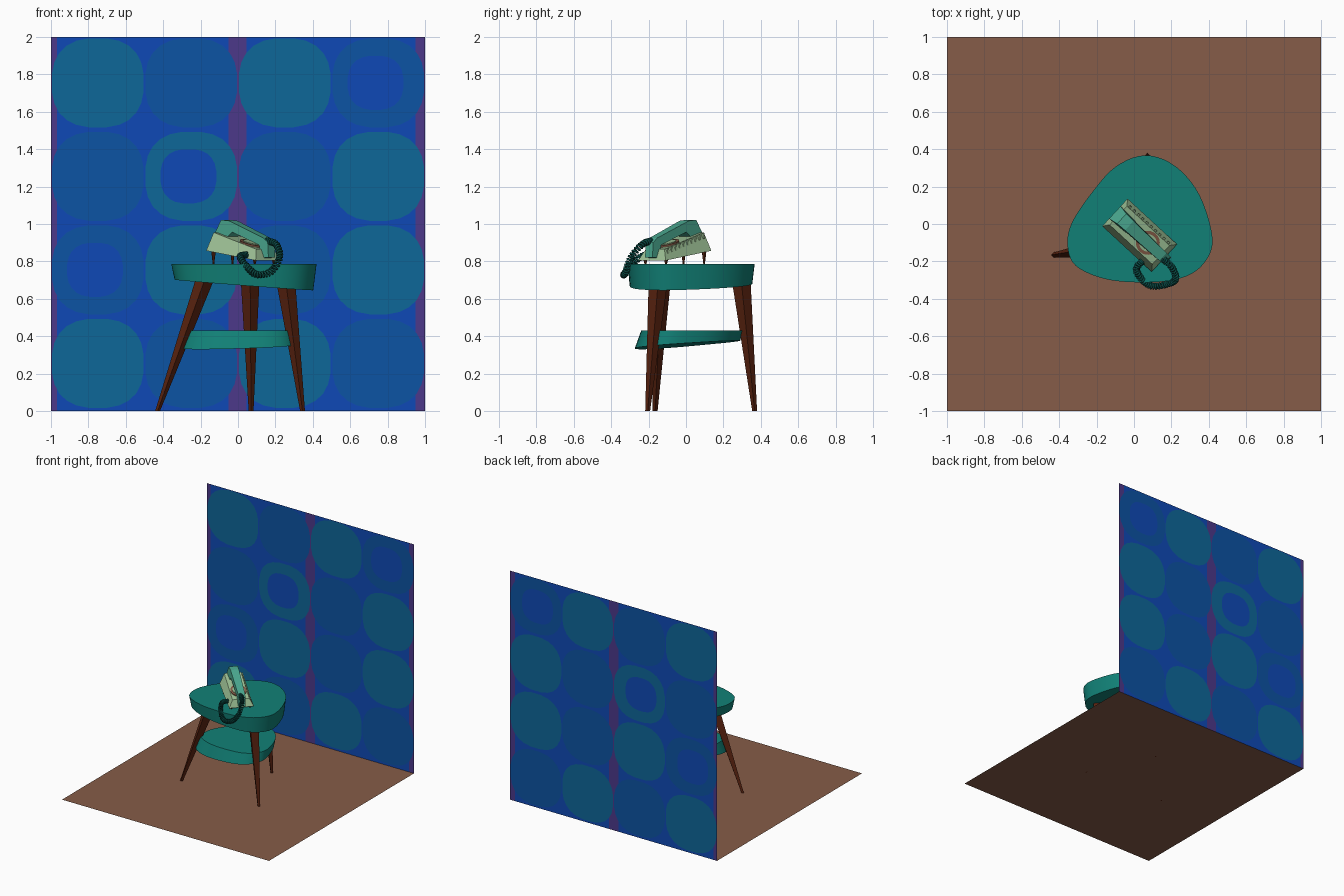
import bpy, bmesh, math
from mathutils import Vector, geometry

if "Cube" in bpy.data.objects:
    bpy.data.objects.remove(bpy.data.objects["Cube"])

def mat(name, r, g, b):
    lin = lambda c: (c / 255 / 12.92) if c < 11 else ((c / 255 + 0.055) / 1.055) ** 2.4
    m = bpy.data.materials.new(name)
    m.diffuse_color = (lin(r), lin(g), lin(b), 1)
    m.use_nodes = True
    m.node_tree.nodes["Principled BSDF"].inputs["Base Color"].default_value = m.diffuse_color
    return m

BLUE = mat("wall_blue", 15, 73, 182)
MID = mat("circle_mid_blue", 12, 83, 163)
AQUA = mat("circle_aqua", 13, 103, 153)
PURPLE = mat("stripe_purple", 76, 56, 138)
BROWN = mat("floor_brown", 134, 92, 72)
WOOD = mat("leg_wood", 88, 34, 15)
TEAL = mat("table_teal", 17, 128, 118)
PALE = mat("phone_pale_green", 158, 194, 150)
GREEN = mat("handset_green", 75, 170, 145)
DARK = mat("cord_dark_teal", 10, 78, 72)

def add(name, verts, faces, mats, idx=None, smooth=False, fix=True):
    me = bpy.data.meshes.new(name)
    me.from_pydata([tuple(v) for v in verts], [], faces)
    for m in mats:
        me.materials.append(m)
    if idx:
        for p, i in zip(me.polygons, idx):
            p.material_index = i
    if fix:
        bm = bmesh.new()
        bm.from_mesh(me)
        bmesh.ops.recalc_face_normals(bm, faces=bm.faces)
        bm.to_mesh(me)
        bm.free()
    if smooth:
        me.shade_smooth()
        me.set_sharp_from_angle(angle=math.radians(35))
    ob = bpy.data.objects.new(name, me)
    bpy.context.collection.objects.link(ob)
    return ob

def loft(name, rings, m, smooth=False):
    """Skin rings of equal point count and cap both ends."""
    n = len(rings[0])
    faces = [[k * n + i, k * n + (i + 1) % n, (k + 1) * n + (i + 1) % n, (k + 1) * n + i]
             for k in range(len(rings) - 1) for i in range(n)]
    faces += [list(range(n))[::-1], [(len(rings) - 1) * n + i for i in range(n)]]
    return add(name, [p for r in rings for p in r], faces, [m], smooth=smooth)

def spline(pts, steps, cyclic):
    """Catmull-Rom through the points."""
    pts = [Vector(p) for p in pts]
    n = len(pts)
    get = (lambda i: pts[i % n]) if cyclic else (lambda i: pts[max(0, min(n - 1, i))])
    out = []
    for i in range(n if cyclic else n - 1):
        a, b, c, d = (get(i + j) for j in (-1, 0, 1, 2))
        for s in range(steps):
            t = s / steps
            out.append(0.5 * (2 * b + (c - a) * t + (2 * a - 5 * b + 4 * c - d) * t * t
                              + (3 * b - a - 3 * c + d) * t ** 3))
    return out if cyclic else out + [pts[-1]]

# floor
add("floor", [(-1, -1, 0), (1, -1, 0), (1, 1, 0), (-1, 1, 0)], [(0, 1, 2, 3)], [BROWN], fix=False)

# patterned wall: one plane cut along stripes, rounded blobs and inner holes
shapes, cols = [], []

def rect(x0, x1, c):
    shapes.append([(x0, 0), (x1, 0), (x1, 2), (x0, 2)])
    cols.append(c)

def blob(cx, cz, r, c, n=24, e=2 / 2.5):
    sg = lambda t: math.copysign(abs(t) ** e, t)
    ang = [2 * math.pi * (i + 0.5) / n for i in range(n)]
    shapes.append([(cx + r * sg(math.cos(a)), cz + 0.97 * r * sg(math.sin(a))) for a in ang])
    cols.append(c)

rect(-1, 1, 0)
for x0, x1 in ((-1, -0.967), (-0.05, 0.045), (0.95, 1)):
    rect(x0, x1, 3)
for row, line in enumerate(("AMAO", "MRMA", "OAMA", "AMAM")):
    for col, kind in enumerate(line):
        cx, cz = -0.75 + 0.5 * col, 1.755 - 0.5 * row
        blob(cx, cz, 0.247, 2 if kind in "AR" else 1)
        if kind in "OR":
            blob(cx - 0.015, cz, 0.15, 0)
flat, polys = [], []
for s in shapes:
    polys.append(list(range(len(flat), len(flat) + len(s))))
    flat += [Vector(p) for p in s]
vs, _, fs, _, _, orig = geometry.delaunay_2d_cdt(flat, [], polys, 1, 1e-5)
add("patterned_wall", [(v.x, 1, v.y) for v in vs], [list(f) for f in fs],
    [BLUE, MID, AQUA, PURPLE], [cols[max(o)] if o else 0 for o in orig], fix=False)

# table top and lower shelf: rounded triangles with sloping undersides
outline = spline([(0.42, -0.08), (0.35, 0.155), (0.22, 0.31), (0.06, 0.367), (-0.10, 0.305),
                  (-0.235, 0.155), (-0.335, 0.0), (-0.355, -0.12), (-0.31, -0.225),
                  (-0.15, -0.295), (0.06, -0.312), (0.25, -0.29), (0.37, -0.215)], 5, True)
loft("table_top", [[(0.03 + (p.x - 0.03) * 0.955, p.y * 0.965, 0.678 - 0.073 * p.x + 0.015 * p.y)
                    for p in outline], [(p.x, p.y, 0.785) for p in outline]], TEAL, True)
loft("lower_shelf", [[(p.x * 0.8 - 0.015, p.y * 0.83 - 0.015, 0.352 + 0.025 * p.x + 0.06 * p.y)
                      for p in outline],
                     [(p.x * 0.76, p.y * 0.8 + 0.01, 0.43) for p in outline]], TEAL, True)

# tapered legs
def leg(name, foot, top):
    ring = lambda c, r: [(c[0] + r * math.cos(a), c[1] + r * math.sin(a), c[2])
                         for a in (0, math.pi / 2, math.pi, 1.5 * math.pi)]
    loft(name, [ring(foot, 0.013), ring(top, 0.05)], WOOD)

leg("left_leg", (-0.43, -0.165, 0), (-0.175, -0.13, 0.71))
leg("right_leg", (0.345, -0.205, 0), (0.257, -0.15, 0.68))
leg("back_leg", (0.07, 0.367, 0), (0.065, 0.295, 0.70))

# telephone, in a frame running from its high end (-u) to its low end (+u)
U, V = Vector((0.735, -0.678, 0)), Vector((0.678, 0.735, 0))
def at(u, v, z):
    return Vector((0.03, -0.06, 0)) + U * u + V * v + Vector((0, 0, z))
low = lambda u: 0.831 - 0.145 * u
high = lambda u: 0.91 - 0.29 * u

def quad(hu, hv, zf):
    return [at(u, v, zf(u)) for u, v in ((-hu, -hv), (hu, -hv), (hu, hv), (-hu, hv))]

loft("phone_base", [quad(0.18, 0.1, low), quad(0.155, 0.068, high)], PALE)

# small tapered feet
for i, (su, sv) in enumerate(((-1, -1), (-1, 1), (1, -1), (1, 1))):
    ring = lambda r, z: [at(0.15 * su + r * math.cos(a * math.pi / 3),
                            0.075 * sv + r * math.sin(a * math.pi / 3), z) for a in range(6)]
    loft("phone_foot_%d" % (i + 1), [ring(0.004, 0.784), ring(0.013, low(0.15 * su) + 0.005)], WOOD)

# dial: brown disc with paler centre
def disc(name, r, h, m):
    ring = lambda d: [at(0.06 + r * math.cos(a * math.pi / 12), r * math.sin(a * math.pi / 12),
                         high(0.06 + r * math.cos(a * math.pi / 12)) + d) for a in range(24)]
    loft(name, [ring(-0.005), ring(h)], m)
disc("dial_ring", 0.064, 0.008, BROWN)
disc("dial_face", 0.047, 0.012, PALE)

# ribs along the back upper edge
for i in range(10):
    u = -0.14 + 0.031 * i
    loft("base_rib_%d" % (i + 1),
         [[at(u + d, 0.062, high(u) - 0.012), at(u + d, 0.085, high(u) - 0.03),
           at(u + d, 0.080, high(u) + 0.002)] for d in (-0.007, 0.007)], PALE)

# handset: arched profile, narrowing to the low end
profile = [(-0.18, 0.935), (-0.13, 1.022), (-0.075, 1.017), (0.17, 0.925), (0.20, 0.90),
           (0.205, 0.822), (0.158, 0.818), (0.14, 0.888), (-0.05, 0.957), (-0.09, 0.925)]
loft("handset", [[at(u, s * (0.046 - 0.05 * (u + 0.18) - 0.08 * max(0, z - 0.93)), z)
                  for u, z in profile] for s in (-1, 1)], GREEN)

# coiled cord
path = spline([(0.155, -0.185, 0.91), (0.205, -0.235, 0.89), (0.222, -0.295, 0.82),
               (0.175, -0.322, 0.745), (0.10, -0.332, 0.73), (0.045, -0.30, 0.775),
               (0.012, -0.24, 0.825), (0.045, -0.20, 0.835)], 56, False)
coil, side = [], Vector((0, 0, 1))
for i, p in enumerate(path):
    t = (path[min(i + 1, len(path) - 1)] - path[max(i - 1, 0)]).normalized()
    side = (side - t * side.dot(t)).normalized()
    a = 2 * math.pi * i / 10
    coil.append(p + 0.014 * (side * math.cos(a) + t.cross(side) * math.sin(a)))
cu = bpy.data.curves.new("coiled_cord", 'CURVE')
cu.dimensions = '3D'
cu.bevel_depth, cu.bevel_resolution, cu.use_fill_caps = 0.006, 1, True
sp = cu.splines.new('POLY')
sp.points.add(len(coil) - 1)
for q, p in zip(sp.points, coil):
    q.co = (*p, 1)
cu.materials.append(DARK)
bpy.context.collection.objects.link(bpy.data.objects.new("coiled_cord", cu))
